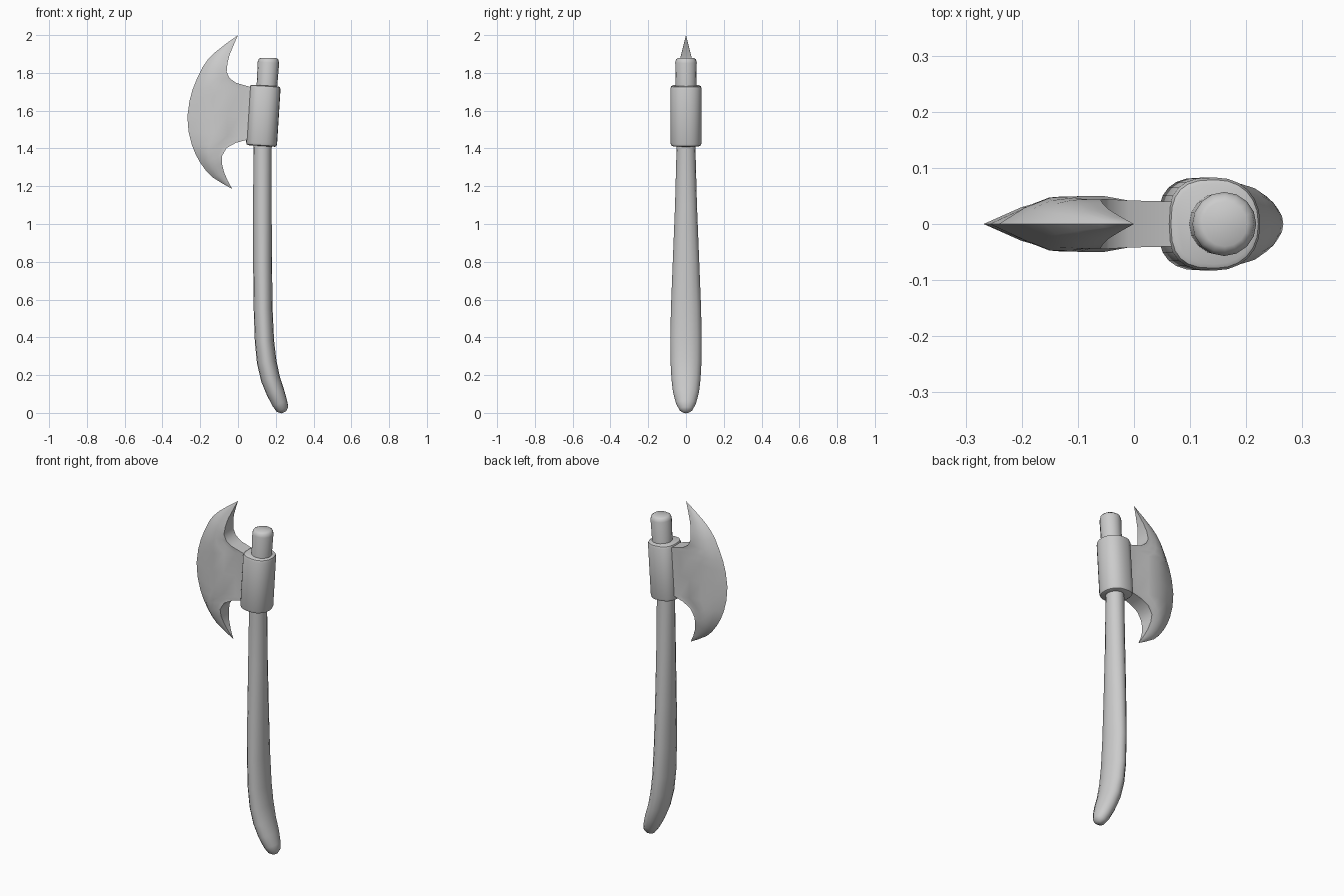
import bpy, bmesh, math
from mathutils import Vector

cube = bpy.data.objects.get("Cube")
if cube:
    bpy.data.objects.remove(cube)

grey = bpy.data.materials.new("plain grey")
grey.use_nodes = True
grey.diffuse_color = (0.6, 0.6, 0.6, 1)
grey.node_tree.nodes["Principled BSDF"].inputs["Base Color"].default_value = (0.6, 0.6, 0.6, 1)


def finish(name, bm, angle=35):
    bmesh.ops.remove_doubles(bm, verts=bm.verts, dist=0.0003)
    bmesh.ops.recalc_face_normals(bm, faces=bm.faces)
    mesh = bpy.data.meshes.new(name)
    bm.to_mesh(mesh)
    bm.free()
    obj = bpy.data.objects.new(name, mesh)
    bpy.context.collection.objects.link(obj)
    mesh.materials.append(grey)
    bpy.ops.object.select_all(action='DESELECT')
    obj.select_set(True)
    bpy.context.view_layer.objects.active = obj
    bpy.ops.object.shade_smooth_by_angle(angle=math.radians(angle))
    return obj


def bridge(bm, rings, closed=True):
    n = len(rings[0])
    for a, b in zip(rings, rings[1:]):
        for i in range(n if closed else n - 1):
            j = (i + 1) % n
            bm.faces.new((a[i], a[j], b[j], b[i]))


# Handle: ellipses swept along a curved centre line (x, z, half width, half depth)
stations = [
    (0.243, 0.003, 0.012, 0.016), (0.236, 0.018, 0.033, 0.036), (0.222, 0.05, 0.041, 0.053),
    (0.198, 0.11, 0.048, 0.069), (0.172, 0.18, 0.051, 0.077), (0.152, 0.27, 0.052, 0.082),
    (0.140, 0.38, 0.051, 0.083), (0.133, 0.55, 0.050, 0.080), (0.130, 0.8, 0.050, 0.070),
    (0.129, 1.1, 0.049, 0.058), (0.130, 1.4, 0.048, 0.050), (0.148, 1.65, 0.053, 0.054),
    (0.161, 1.855, 0.057, 0.057), (0.162, 1.872, 0.052, 0.052), (0.162, 1.88, 0.040, 0.040)]
bm = bmesh.new()
rings = []
SIDES = 16
for k, (x, z, w, d) in enumerate(stations):
    before, after = stations[max(k - 1, 0)], stations[min(k + 1, len(stations) - 1)]
    along = Vector((after[0] - before[0], 0, after[1] - before[1])).normalized()
    across = Vector((along.z, 0, -along.x))
    rings.append([bm.verts.new(Vector((x, 0, z)) + across * w * math.cos(a) + Vector((0, d * math.sin(a), 0)))
                  for a in (math.tau * i / SIDES for i in range(SIDES))])
bridge(bm, rings)
bm.faces.new(rings[0])
bm.faces.new(rings[-1])
finish("handle", bm, 50)

# Collar: rounded sleeve, slightly leaning, with softened rims
bm = bmesh.new()
rings = []
for t, scale in ((0, 0.86), (0.012, 0.95), (0.05, 1), (0.95, 1), (0.988, 0.95), (1, 0.86)):
    ring = []
    for i in range(24):
        a = math.tau * i / 24
        c, s = math.cos(a), math.sin(a)
        squareness = 0.72 if c < 0 else 0.9
        x = math.copysign(abs(c) ** squareness, c) * 0.082 * scale
        y = math.copysign(abs(s) ** squareness, s) * 0.083 * scale
        ring.append(bm.verts.new((0.124 + 0.02 * t + x, y, 1.413 + 0.32 * t - 0.06 * x)))
    rings.append(ring)
bridge(bm, rings)
bm.faces.new(rings[0])
bm.faces.new(rings[-1])
finish("collar", bm, 40)

# Blade: rows from cutting edge to back (edge x, z, back x, z, thickness, body share)
rows = [
    (0.0, 2.0, 0.0, 2.0, 0.0, 0), (-0.06, 1.957, -0.022, 1.95, 0.012, 0),
    (-0.12, 1.91, -0.045, 1.895, 0.026, 0), (-0.16, 1.87, -0.056, 1.85, 0.037, 0),
    (-0.188, 1.83, -0.06, 1.805, 0.045, 0.1), (-0.217, 1.77, -0.045, 1.772, 0.048, 0.4),
    (-0.241, 1.71, -0.01, 1.747, 0.05, 0.8), (-0.257, 1.65, 0.07, 1.724, 0.05, 1),
    (-0.268, 1.57, 0.07, 1.58, 0.05, 1), (-0.262, 1.49, 0.07, 1.452, 0.05, 1),
    (-0.245, 1.42, -0.01, 1.43, 0.05, 0.8), (-0.225, 1.37, -0.06, 1.403, 0.048, 0.4),
    (-0.2, 1.325, -0.085, 1.36, 0.045, 0.1), (-0.168, 1.28, -0.085, 1.32, 0.036, 0),
    (-0.135, 1.247, -0.074, 1.275, 0.024, 0), (-0.08, 1.213, -0.055, 1.23, 0.012, 0),
    (-0.03, 1.185, -0.03, 1.185, 0.0, 0)]
steps = (0, 0.2, 0.4, 0.62, 0.82, 1)
horn = (0, 0.5, 0.8, 0.95, 1, 1)
body = (0, 0.6, 0.98, 1, 0.76, 0.8)
bm = bmesh.new()
rings = []
for ex, ez, bx, bz, thick, share in rows:
    half = []
    for s, h, b in zip(steps, horn, body):
        half.append((ex + (bx - ex) * s, thick * (h + (b - h) * share), ez + (bz - ez) * s))
    loop = half + [(x, -y, z) for x, y, z in reversed(half[1:])]
    rings.append([bm.verts.new(p) for p in loop])
bridge(bm, rings)
finish("blade", bm)
